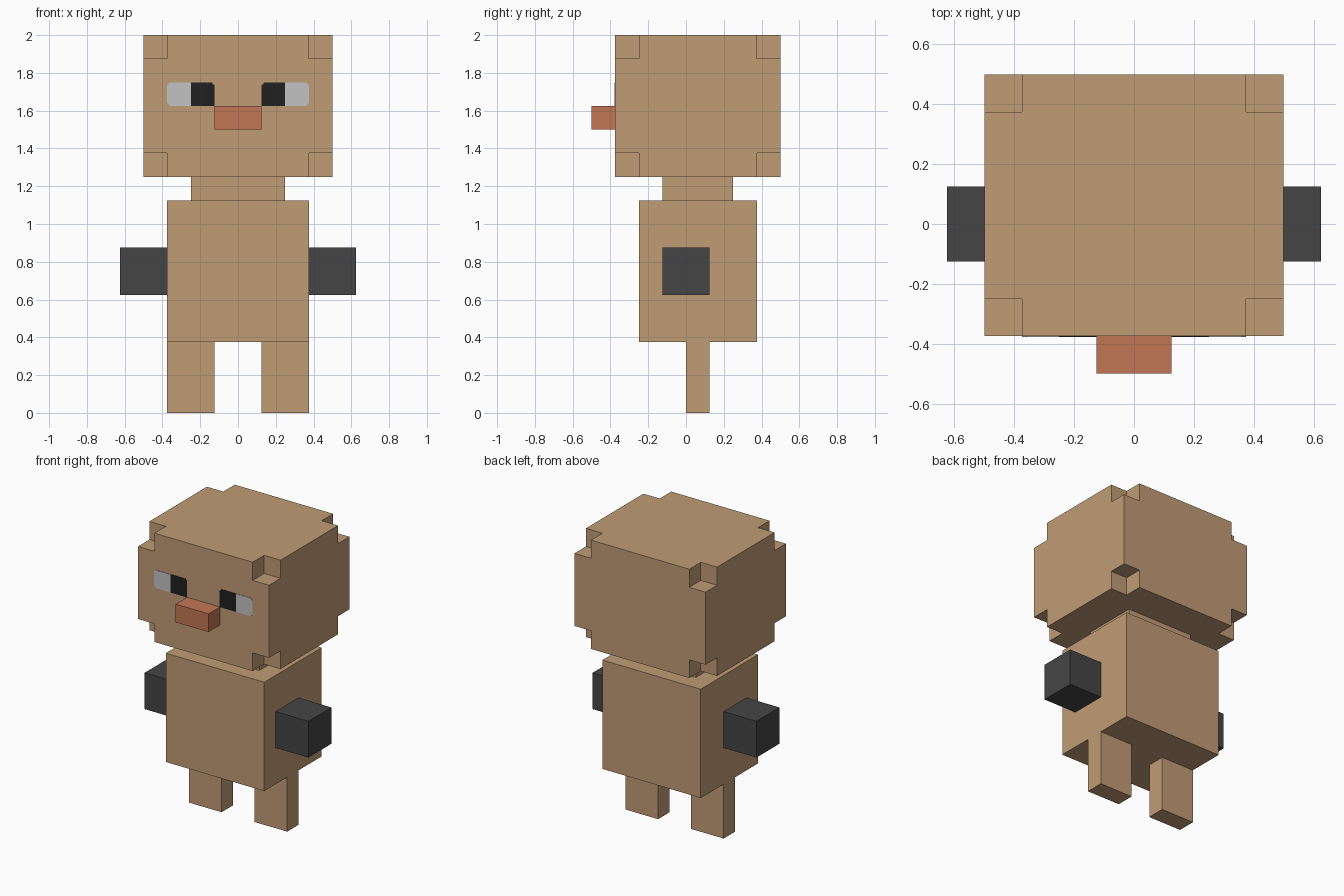
import bpy, bmesh
from itertools import product
from mathutils import Vector

cube = bpy.data.objects.get("Cube")
if cube:
    bpy.data.objects.remove(cube, do_unlink=True)


def material(name, rgb):
    m = bpy.data.materials.new(name)
    m.use_nodes = True
    m.diffuse_color = (*rgb, 1)
    m.node_tree.nodes["Principled BSDF"].inputs["Base Color"].default_value = (*rgb, 1)
    return m


TAN = material("tan", (0.53, 0.332, 0.178))
CHARCOAL = material("charcoal", (0.06, 0.06, 0.06))
ORANGE = material("terracotta", (0.54, 0.183, 0.087))
GREY = material("light_grey", (0.54, 0.54, 0.54))
BLACK = material("black", (0.014, 0.014, 0.014))


def finish(name, bm, mat):
    bmesh.ops.recalc_face_normals(bm, faces=bm.faces)
    me = bpy.data.meshes.new(name)
    bm.to_mesh(me)
    bm.free()
    me.materials.append(mat)
    ob = bpy.data.objects.new(name, me)
    bpy.context.collection.objects.link(ob)
    return ob


def box(name, lo, hi, mat):
    """Axis-aligned box between two opposite corners."""
    lo, hi = Vector(lo), Vector(hi)
    bm = bmesh.new()
    bmesh.ops.create_cube(bm, size=1)
    bmesh.ops.scale(bm, vec=hi - lo, verts=bm.verts)
    bmesh.ops.translate(bm, vec=(lo + hi) / 2, verts=bm.verts)
    return finish(name, bm, mat)


def notched_box(name, lo, hi, notch, mat):
    """Box with a small cube missing at each of its eight corners."""
    cuts = [(a, a + notch, b - notch, b) for a, b in zip(lo, hi)]
    cells = {c for c in product(range(3), repeat=3) if any(i == 1 for i in c)}
    bm = bmesh.new()
    for cell in cells:
        for axis, step in product(range(3), (-1, 1)):
            near = list(cell)
            near[axis] += step
            if tuple(near) in cells:
                continue
            u, v = [i for i in range(3) if i != axis]
            corners = []
            for du, dv in ((0, 0), (1, 0), (1, 1), (0, 1)):
                p = list(cell)
                p[axis] += step > 0
                p[u] += du
                p[v] += dv
                corners.append(bm.verts.new([cuts[i][p[i]] for i in range(3)]))
            bm.faces.new(corners)
    bmesh.ops.remove_doubles(bm, verts=bm.verts, dist=0.001)
    bmesh.ops.recalc_face_normals(bm, faces=bm.faces)
    bmesh.ops.dissolve_limit(bm, angle_limit=0.02, verts=bm.verts, edges=bm.edges)
    return finish(name, bm, mat)


def plate(name, outline, y, depth, mat):
    """Thin plate from an x-z outline, standing out towards the front."""
    bm = bmesh.new()
    face = bm.faces.new([bm.verts.new((x, y, z)) for x, z in outline])
    ext = bmesh.ops.extrude_face_region(bm, geom=[face])
    moved = [g for g in ext["geom"] if isinstance(g, bmesh.types.BMVert)]
    bmesh.ops.translate(bm, vec=(0, -depth, 0), verts=moved)
    return finish(name, bm, mat)


# Head, neck, body and beak
notched_box("head", (-0.5, -0.375, 1.25), (0.5, 0.5, 2.0), 0.125, TAN)
box("neck", (-0.25, -0.125, 1.125), (0.25, 0.25, 1.25), TAN)
box("body", (-0.375, -0.25, 0.375), (0.375, 0.375, 1.125), TAN)
box("beak", (-0.125, -0.5, 1.5), (0.125, -0.375, 1.625), ORANGE)

# Paired parts
EYE_WHITE = [(0.25, 1.625), (0.36, 1.625), (0.375, 1.64),
             (0.375, 1.735), (0.36, 1.75), (0.25, 1.75)]
PUPIL = [(0.125, 1.625), (0.25, 1.625), (0.25, 1.75),
         (0.135, 1.75), (0.135, 1.738), (0.125, 1.738)]
for side, s in (("left", 1), ("right", -1)):
    def pair(a, b):
        return sorted((s * a, s * b))

    x0, x1 = pair(0.375, 0.625)
    box(f"{side}_arm", (x0, -0.125, 0.625), (x1, 0.125, 0.875), CHARCOAL)
    x0, x1 = pair(0.125, 0.375)
    box(f"{side}_leg", (x0, 0, 0), (x1, 0.125, 0.375), TAN)
    for part, outline, mat in (("eye_white", EYE_WHITE, GREY), ("pupil", PUPIL, BLACK)):
        plate(f"{side}_{part}", [(s * x, z) for x, z in outline], -0.375, 0.003, mat)
